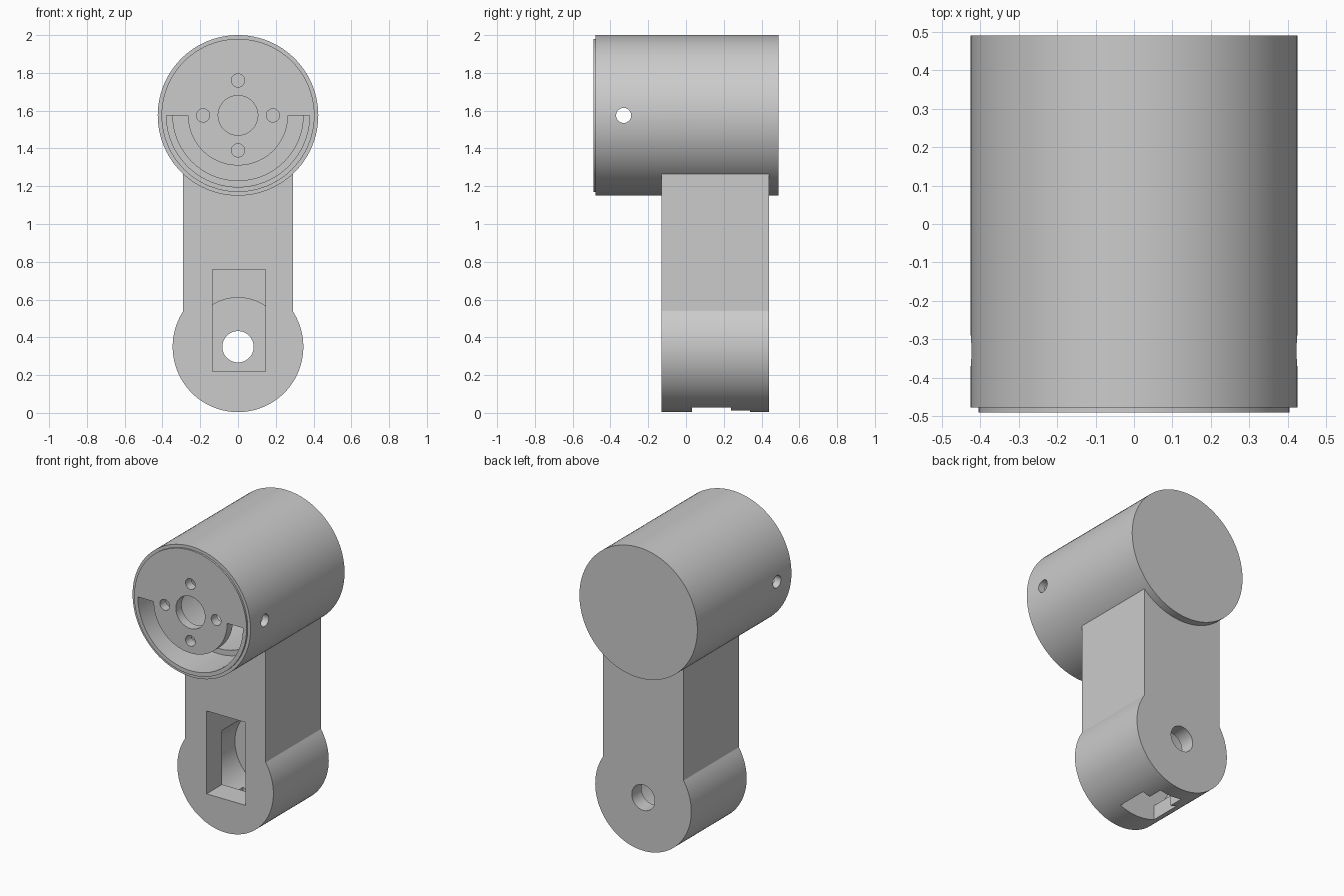
import bpy, bmesh
from math import sin, cos, pi, asin
from mathutils import Matrix

if "Cube" in bpy.data.objects:
    bpy.data.objects.remove(bpy.data.objects["Cube"], do_unlink=True)

HEAD_Z, FOOT_Z = 1.575, 0.35
HEAD_R, FOOT_R, ARM_W = 0.425, 0.346, 0.29
SEG = 96

grey = bpy.data.materials.new("light grey")
grey.use_nodes = True
colour = (0.6, 0.6, 0.6, 1)
grey.diffuse_color = colour
grey.node_tree.nodes["Principled BSDF"].inputs["Base Color"].default_value = colour


def finish(name, bm):
    bmesh.ops.recalc_face_normals(bm, faces=bm.faces)
    mesh = bpy.data.meshes.new(name)
    bm.to_mesh(mesh)
    bm.free()
    mesh.materials.append(grey)
    ob = bpy.data.objects.new(name, mesh)
    bpy.context.collection.objects.link(ob)
    return ob


def arc(r, z, a0, a1, n):
    """Points on an arc in the x-z plane; angle zero points to +x."""
    return [(r * cos(a0 + (a1 - a0) * i / n), z + r * sin(a0 + (a1 - a0) * i / n))
            for i in range(n + 1)]


def prism(name, outline, y0, y1):
    """Extrude an x-z outline along y."""
    bm = bmesh.new()
    face = bm.faces.new([bm.verts.new((x, y0, z)) for x, z in outline])
    new = bmesh.ops.extrude_face_region(bm, geom=[face])["geom"]
    verts = [v for v in new if isinstance(v, bmesh.types.BMVert)]
    bmesh.ops.translate(bm, verts=verts, vec=(0, y1 - y0, 0))
    return finish(name, bm)


def turned(name, profile, x=0, z=0, seg=SEG):
    """Solid of revolution about a y-parallel axis from (radius, y) points."""
    bm = bmesh.new()
    rings = [[bm.verts.new((x + r * cos(2 * pi * i / seg), y, z + r * sin(2 * pi * i / seg)))
              for i in range(seg)] for r, y in profile]
    for a, b in zip(rings, rings[1:]):
        for i in range(seg):
            j = (i + 1) % seg
            bm.faces.new((a[i], a[j], b[j], b[i]))
    bm.faces.new(rings[0])
    bm.faces.new(rings[-1])
    return finish(name, bm)


def box(name, x0, x1, y0, y1, z0, z1):
    return prism(name, [(x0, z0), (x1, z0), (x1, z1), (x0, z1)], y0, y1)


def cut(target, cutters):
    bpy.context.view_layer.objects.active = target
    for c in cutters:
        c.hide_render = True
        mod = target.modifiers.new("cut", "BOOLEAN")
        mod.operation, mod.solver, mod.object = "DIFFERENCE", "EXACT", c
        bpy.ops.object.modifier_apply(modifier=mod.name)
        bpy.data.objects.remove(c, do_unlink=True)


# Cylindrical head with a stepped front lip
head = turned("head_housing", [(0.405, -0.49), (0.405, -0.478), (HEAD_R, -0.478), (HEAD_R, 0.49)],
              z=HEAD_Z)

# Motor bay, shaft hole, screw holes and the half-ring slot
cutters = [turned("bay", [(0.38, -0.43), (0.38, -0.2), (0.345, -0.2), (0.345, 0.43)], z=HEAD_Z),
           turned("shaft_hole", [(0.105, -0.6), (0.105, -0.4)], z=HEAD_Z, seg=48)]
for k in range(4):
    a = k * pi / 2
    cutters.append(turned("screw_hole", [(0.035, -0.6), (0.035, -0.4)],
                          x=0.185 * cos(a), z=HEAD_Z + 0.185 * sin(a), seg=32))
ring = arc(0.379, HEAD_Z, pi, 2 * pi, 48) + arc(0.265, HEAD_Z, 2 * pi, pi, 48)
cutters.append(prism("half_ring", ring, -0.6, -0.4))

# Cross pin hole through both side walls
pin = turned("pin_hole", [(0.04, -0.6), (0.04, 0.6)], seg=32)
pin.data.transform(Matrix.Translation((0, -0.33, HEAD_Z)) @ Matrix.Rotation(pi / 2, 4, "Z"))
cutters.append(pin)
cut(head, cutters)

# Arm and rounded foot in one outline, trimmed to the head
join = asin((FOOT_R ** 2 - ARM_W ** 2) ** 0.5 / FOOT_R)
outline = arc(FOOT_R, FOOT_Z, pi - join, 2 * pi + join, 72) + [(ARM_W, 1.4), (-ARM_W, 1.4)]
arm = prism("arm_and_foot", outline, -0.13, 0.44)
cut(arm, [
    turned("head_seat", [(HEAD_R - 0.008, -0.7), (HEAD_R - 0.008, 0.7)], z=HEAD_Z),
    box("servo_window", -0.135, 0.145, -0.3, 0.24, 0.22, 0.76),
    turned("horn_bay", [(0.26, 0.03), (0.26, 0.34)], z=FOOT_Z),
    turned("axle_hole", [(0.083, 0.2), (0.083, 0.6)], z=FOOT_Z, seg=48),
    box("wide_slot", -0.13, 0.13, 0.031, 0.239, -0.1, 0.3),
    box("narrow_slot", -0.08, 0.08, 0.2, 0.339, -0.1, 0.3),
])

# Smooth the curved walls, keep the edges crisp
for ob in (head, arm):
    bpy.ops.object.select_all(action="DESELECT")
    ob.select_set(True)
    bpy.context.view_layer.objects.active = ob
    bpy.ops.object.shade_smooth_by_angle(angle=pi / 6)
